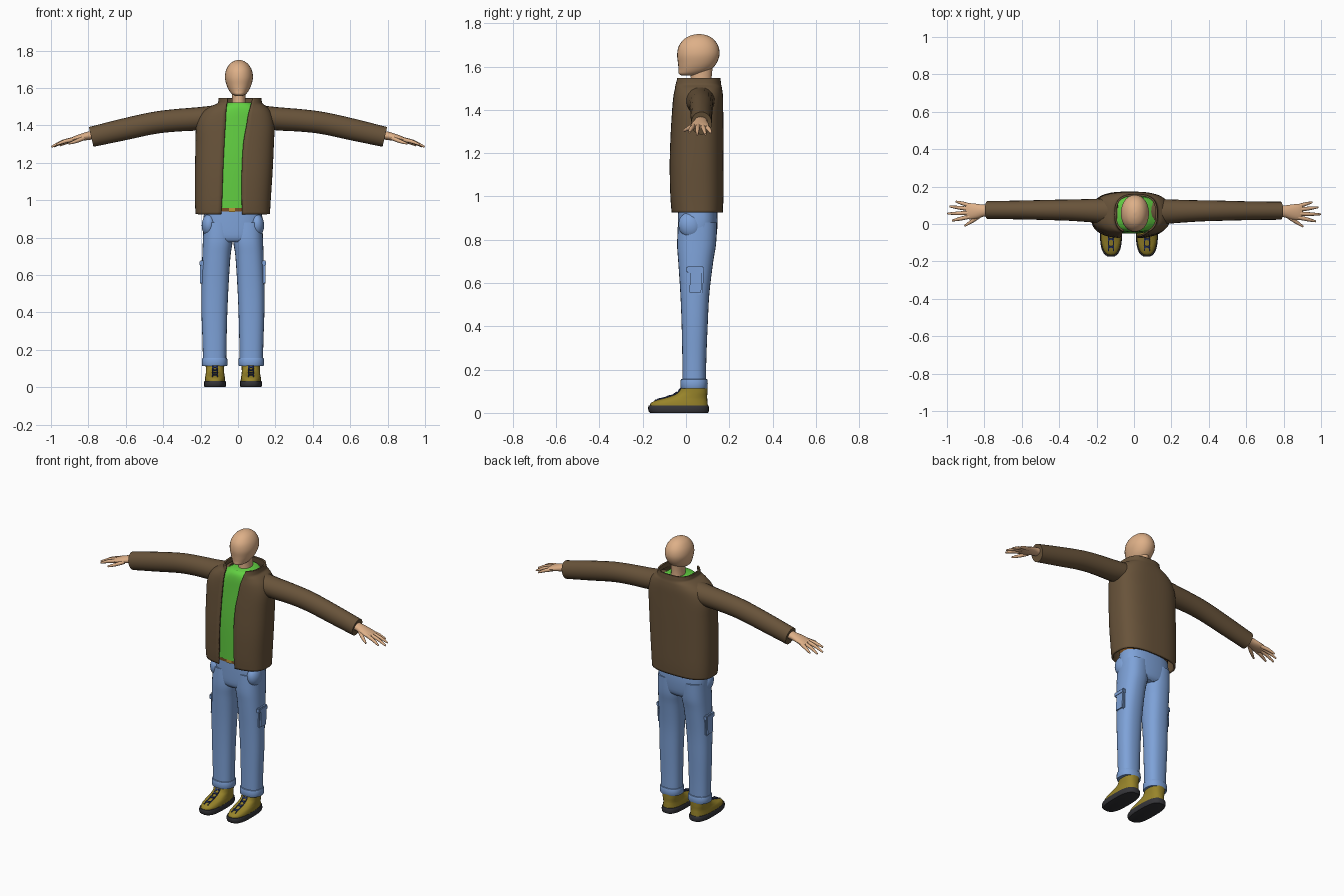
import bpy, bmesh, math
from mathutils import Vector, Matrix

if "Cube" in bpy.data.objects:
    bpy.data.objects.remove(bpy.data.objects["Cube"])


def mat(name, r, g, b):
    m = bpy.data.materials.new(name)
    lin = [((c / 255 + 0.055) / 1.055) ** 2.4 for c in (r, g, b)]
    m.diffuse_color = (*lin, 1)
    m.use_nodes = True
    m.node_tree.nodes["Principled BSDF"].inputs["Base Color"].default_value = m.diffuse_color
    return m


SKIN = mat("skin", 222, 176, 136)
JACKET = mat("jacket brown", 104, 83, 58)
SHIRT = mat("shirt green", 98, 208, 66)
DENIM = mat("denim blue", 126, 162, 216)
SHOE = mat("shoe olive", 152, 132, 42)
SOLE = mat("sole charcoal", 52, 52, 56)
LACE = mat("lace navy", 45, 58, 105)
BELT = mat("belt brown", 120, 78, 35)
BUCKLE = mat("buckle gold", 190, 150, 60)
HIP = -0.027          # the lower body sits slightly off centre


def finish(bm, name, material, angle=40):
    bmesh.ops.recalc_face_normals(bm, faces=bm.faces)
    me = bpy.data.meshes.new(name)
    bm.to_mesh(me)
    bm.free()
    me.materials.append(material)
    for p in me.polygons:
        p.use_smooth = True
    me.set_sharp_from_angle(angle=math.radians(angle))
    ob = bpy.data.objects.new(name, me)
    bpy.context.collection.objects.link(ob)
    return ob


def smooth(rows, k=4):
    """Catmull-Rom interpolation through rows of numbers."""
    out = []
    for i in range(len(rows) - 1):
        a, b, c, d = (rows[max(0, min(len(rows) - 1, j))] for j in (i - 1, i, i + 1, i + 2))
        for s in range(k):
            t = s / k
            out.append([0.5 * (2 * q + (r - p) * t + (2 * p - 5 * q + 4 * r - u) * t * t
                               + (3 * q - p - 3 * r + u) * t ** 3) for p, q, r, u in zip(a, b, c, d)])
    return out + [list(rows[-1])]


def loft(name, rings, material, closed=True, angle=40):
    bm = bmesh.new()
    vs = [[bm.verts.new(p) for p in r] for r in rings]
    n = len(vs[0])
    for a, b in zip(vs, vs[1:]):
        for i in range(n if closed else n - 1):
            j = (i + 1) % n
            bm.faces.new((a[i], a[j], b[j], b[i]))
    if closed:
        bm.faces.new(vs[0])
        bm.faces.new(vs[-1])
    return finish(bm, name, material, angle)


def spow(v, e):
    return math.copysign(abs(v) ** e, v)


def oval(z, x0, x1, y0, y1, e=2.3, t0=0, t1=2 * math.pi, n=28, full=True):
    cx, cy, a, b = (x0 + x1) / 2, (y0 + y1) / 2, (x1 - x0) / 2, (y1 - y0) / 2
    ts = [t0 + (t1 - t0) * i / (n if full else n - 1) for i in range(n)]
    return [(cx + a * spow(math.cos(t), 2 / e), cy + b * spow(math.sin(t), 2 / e), z) for t in ts]


def column(name, rows, material, e=2.3, k=4, angle=40):
    """Upright loft, rows are (z, x0, x1, y0, y1)."""
    return loft(name, [oval(*r, e=e) for r in smooth(rows, k)], material, angle=angle)


def tube(name, rows, material, n=20, k=4):
    """Loft along a path, rows are (x, y, z, side radius, up radius)."""
    rows = smooth(rows, k)
    pts = [Vector(r[:3]) for r in rows]
    rings = []
    for i, r in enumerate(rows):
        d = (pts[min(i + 1, len(pts) - 1)] - pts[max(i - 1, 0)]).normalized()
        side = d.cross(Vector((0, 0, 1))).normalized()
        up = side.cross(d)
        rings.append([pts[i] + side * r[3] * math.cos(t) + up * r[4] * math.sin(t)
                      for t in (2 * math.pi * j / n for j in range(n))])
    return loft(name, rings, material)


def box(name, loc, size, material, bevel=0.0, rot_x=0.0, rot_z=0.0):
    bm = bmesh.new()
    bmesh.ops.create_cube(bm, size=1, matrix=Matrix.Diagonal((*size, 1)))
    if bevel:
        bmesh.ops.bevel(bm, geom=bm.edges[:], offset=bevel, segments=2, affect='EDGES')
    bm.transform(Matrix.Translation(loc) @ Matrix.Rotation(rot_x, 4, 'X') @ Matrix.Rotation(rot_z, 4, 'Z'))
    return finish(bm, name, material)


# head and neck
column("head", [(z, .005 - rx, .005 + rx, cy - ry, cy + ry) for z, cy, rx, ry in (
    (1.558, .012, .018, .03), (1.566, .022, .036, .055), (1.585, .04, .052, .074),
    (1.615, .052, .066, .089), (1.655, .057, .075, .098), (1.695, .058, .069, .091),
    (1.727, .059, .05, .067), (1.744, .06, .026, .036), (1.75, .06, .004, .005))], SKIN, e=2.1)
column("neck", [(1.47, -.037, .047, .018, .122), (1.54, -.031, .041, .022, .118),
                (1.61, -.034, .044, .02, .125)], SKIN, e=2)

# shirt
column("shirt", [(.958, -.175, .12, -.048, .145), (1.2, -.18, .14, -.052, .15),
                 (1.4, -.17, .15, -.045, .15), (1.47, -.135, .14, -.042, .147),
                 (1.505, -.085, .1, -.035, .143), (1.522, -.06, .075, -.02, .135)], SHIRT, e=2.6)

# open jacket body with stand-up collar: (z, x0, x1, y0, y1, left edge, right edge)
rings = []
for z, x0, x1, y0, y1, xl, xr in smooth([
        (.925, -.222, .166, -.062, .165, -.09, .022), (1.0, -.225, .17, -.068, .168, -.085, .02),
        (1.15, -.225, .18, -.071, .168, -.08, .02), (1.3, -.222, .187, -.066, .168, -.073, .028),
        (1.4, -.218, .19, -.06, .167, -.067, .045), (1.46, -.192, .177, -.055, .166, -.064, .055),
        (1.495, -.148, .152, -.05, .162, -.062, .065), (1.513, -.108, .128, -.05, .158, -.06, .07),
        (1.53, -.1, .122, -.048, .156, -.055, .075), (1.546, -.098, .12, -.046, .154, -.055, .078)]):
    e, cx, a = 2.8, (x0 + x1) / 2, (x1 - x0) / 2
    tl, tr = (math.acos(spow((x - cx) / a, e / 2)) for x in (xl, xr))
    rings.append(oval(z, x0, x1, y0, y1, e, -tr, 2 * math.pi - tl, 56, False))
jacket = loft("jacket_body", rings, JACKET, closed=False)
wall = jacket.modifiers.new("cloth thickness", 'SOLIDIFY')
wall.thickness, wall.offset = .01, 0

# sleeves and hands
for s, side in ((-1, "left"), (1, "right")):
    dy = .004 if s < 0 else 0
    arm = [(.08, .065, 1.452, .072, .06), (.2, .067, 1.436, .064, .062), (.34, .07, 1.426, .057, .06),
           (.46, .071, 1.411, .054, .059), (.62, .071, 1.376, .05, .058), (.785, .071, 1.338, .048, .054)]
    tube(f"{side}_sleeve", [(s * x, y + dy, z, a, b) for x, y, z, a, b in arm], JACKET)
    palm = [(.76, .069, 1.349, .032, .024), (.8, .068, 1.344, .031, .022), (.84, .065, 1.335, .039, .019),
            (.88, .064, 1.325, .043, .014), (.9, .064, 1.32, .036, .009)]
    tube(f"{side}_palm", [(s * x, y + dy, z, a, b) for x, y, z, a, b in palm], SKIN)
    digits = {
        "thumb": ((.825, .04, 1.332), (.865, .012, 1.315), (.905, -.014, 1.302)),
        "index_finger": ((.875, .036, 1.326), (.93, .024, 1.313), (.972, .014, 1.296)),
        "middle_finger": ((.875, .056, 1.328), (.94, .053, 1.312), (.997, .052, 1.285)),
        "ring_finger": ((.875, .076, 1.326), (.935, .083, 1.31), (.985, .09, 1.286)),
        "little_finger": ((.87, .092, 1.324), (.915, .106, 1.31), (.952, .116, 1.292))}
    for name, path in digits.items():
        tube(f"{side}_{name}", [(s * x, y + dy, z, r, r) for (x, y, z), r in zip(path, (.0115, .01, .005))],
             SKIN, n=10, k=3)

# trousers seat, belt and buckle
column("trouser_seat", [(z, HIP - w, HIP + w, y0, y1) for z, w, y0, y1 in (
    (.775, .12, -.02, .12), (.8, .15, -.036, .138), (.88, .159, -.038, .146), (.962, .15, -.036, .142))],
    DENIM, e=2.6)
column("belt", [(z, HIP - .153, HIP + .153, -.042, .146) for z in (.938, .962)], BELT, e=2.6, k=1)
box("belt_buckle", (HIP - .005, -.043, .95), (.034, .008, .026), BUCKLE, .002)


def mirrored(s, rows):
    """Rows with inner and outer distance from the hip centre."""
    return [(z, *sorted((HIP + s * i, HIP + s * o)), y0, y1) for z, i, o, y0, y1 in rows]


for s, side in ((-1, "left"), (1, "right")):
    # leg, turned-up cuff and pockets
    column(f"{side}_trouser_leg", mirrored(s, [
        (.88, .002, .157, -.036, .143), (.78, .002, .161, -.041, .139), (.7, .013, .164, -.036, .126),
        (.55, .023, .168, -.026, .108), (.4, .03, .168, -.02, .1), (.25, .034, .163, -.017, .094),
        (.13, .036, .16, -.016, .092)]), DENIM, e=2.4)
    column(f"{side}_trouser_cuff", mirrored(s, [
        (.113, .034, .162, -.021, .096), (.118, .03, .166, -.025, .1), (.15, .03, .166, -.025, .1),
        (.156, .034, .162, -.021, .096)]), DENIM, e=2.3, k=2)
    px = HIP + s * .164
    box(f"{side}_cargo_pocket", (px, .045, .608), (.022, .07, .12), DENIM, .008, rot_x=-.04)
    box(f"{side}_cargo_flap", (px, .042, .662), (.028, .082, .03), DENIM, .005)
    bm = bmesh.new()
    bmesh.ops.create_uvsphere(bm, u_segments=20, v_segments=12, radius=1,
                              matrix=Matrix.Translation((HIP + s * .128, .02, .865))
                              @ Matrix.Rotation(.35, 4, 'X') @ Matrix.Diagonal((.039, .054, .062, 1)))
    finish(bm, f"{side}_hip_pocket", DENIM)

    # shoe sole, upper and laces
    column(f"{side}_shoe_sole", mirrored(s, [
        (0, .041, .151, -.165, .102), (.008, .037, .155, -.173, .106), (.026, .037, .155, -.175, .106),
        (.034, .04, .152, -.172, .103)]), SOLE, e=2.8, k=2)
    column(f"{side}_shoe_upper", mirrored(s, [
        (.03, .041, .151, -.168, .101), (.045, .042, .15, -.163, .1), (.058, .044, .148, -.138, .099),
        (.068, .046, .146, -.1, .098), (.08, .047, .145, -.062, .098), (.095, .047, .145, -.035, .099),
        (.125, .046, .146, -.02, .1)]), SHOE, e=2.5)
    cx = HIP + s * .096
    ramp = [(-.145, .057), (-.1, .07), (-.062, .082), (-.036, .097), (-.024, .114)]
    for off in (-.013, .013):
        tube(f"{side}_lace_edge", [(cx + off, y, z, .003, .003) for y, z in ramp], LACE, n=8, k=3)
    for (y0, z0), (y1, z1) in zip(ramp, ramp[1:]):
        for turn in (-.45, .45):
            box(f"{side}_lace_cross", (cx, (y0 + y1) / 2, (z0 + z1) / 2 + .002), (.034, .006, .005), LACE,
                rot_x=math.atan2(z1 - z0, y1 - y0), rot_z=turn)
